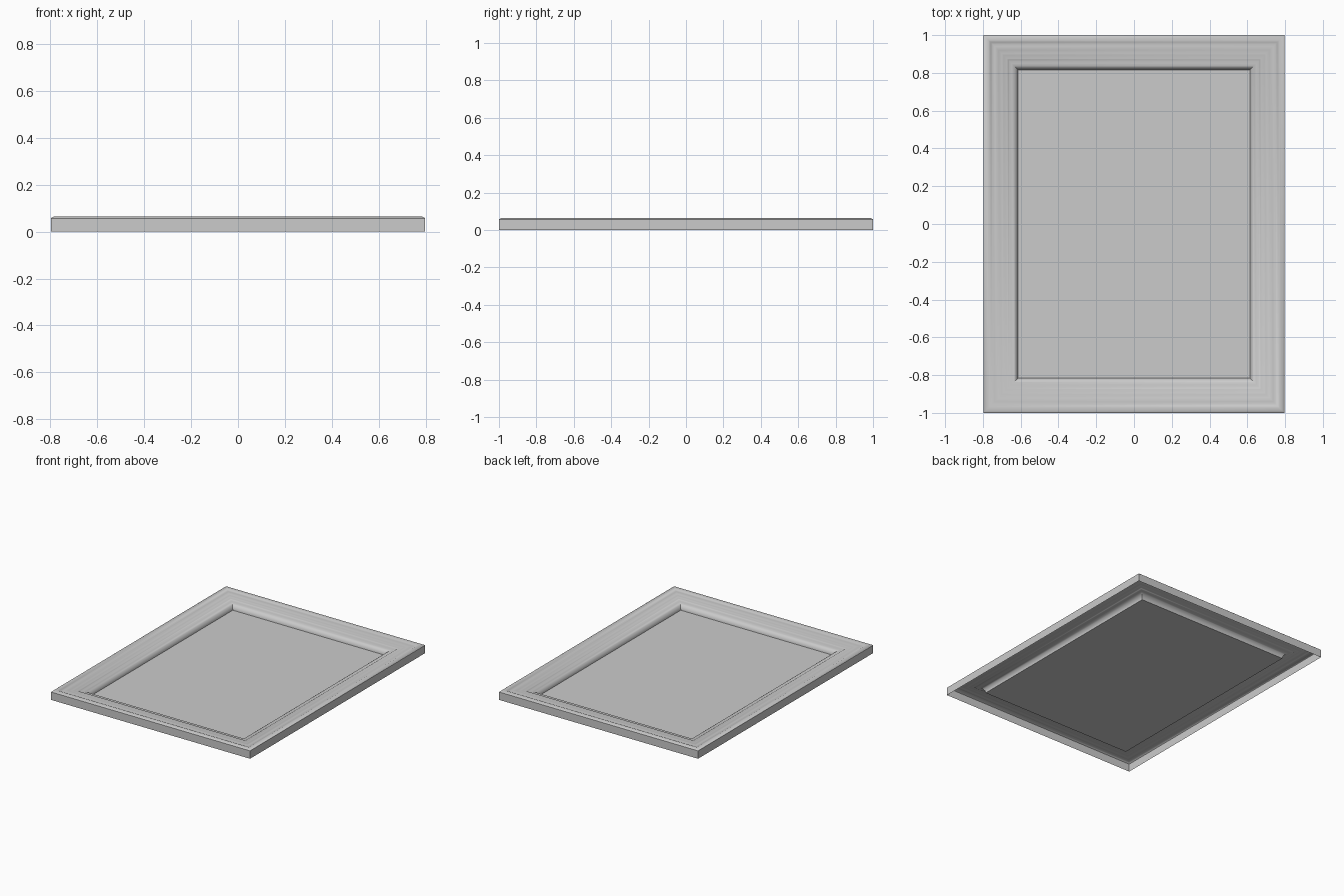
import bpy, bmesh, math

if "Cube" in bpy.data.objects:
    bpy.data.objects.remove(bpy.data.objects["Cube"])

HX, HY = 0.797, 1.0

# Moulding cross-section: (inset from outer edge, height)
PROFILE = [
    (0.0, 0.0), (0.0, 0.057), (0.005, 0.061), (0.012, 0.064), (0.028, 0.065),
    (0.034, 0.063), (0.040, 0.059), (0.048, 0.057), (0.060, 0.058), (0.072, 0.057),
    (0.080, 0.054), (0.098, 0.054), (0.106, 0.051), (0.125, 0.051),
    (0.131, 0.047), (0.137, 0.045), (0.150, 0.044), (0.162, 0.040),
    (0.172, 0.033), (0.180, 0.021), (0.183, 0.011), (0.184, 0.004),
]


def rect(inset, z):
    x, y = HX - inset, HY - inset
    return [(-x, -y, z), (x, -y, z), (x, y, z), (-x, y, z)]


def make_object(name, bm):
    bmesh.ops.recalc_face_normals(bm, faces=bm.faces)
    for f in bm.faces:
        if f.normal.z < -1e-4:
            f.normal_flip()
    mesh = bpy.data.meshes.new(name)
    bm.to_mesh(mesh)
    bm.free()
    ob = bpy.data.objects.new(name, mesh)
    bpy.context.collection.objects.link(ob)
    return ob


# Mitred frame moulding, open underneath
bm = bmesh.new()
rings = [[bm.verts.new(p) for p in rect(d, z)] for d, z in PROFILE]
for a, b in zip(rings, rings[1:]):
    for i in range(4):
        j = (i + 1) % 4
        bm.faces.new((a[i], a[j], b[j], b[i]))
frame = make_object("frame_moulding", bm)
bpy.context.view_layer.objects.active = frame
frame.select_set(True)
bpy.ops.object.shade_smooth_by_angle(angle=math.radians(40))

# Flat sunken picture panel
bm = bmesh.new()
bm.faces.new([bm.verts.new(p) for p in rect(*PROFILE[-1])])
make_object("picture_panel", bm)
